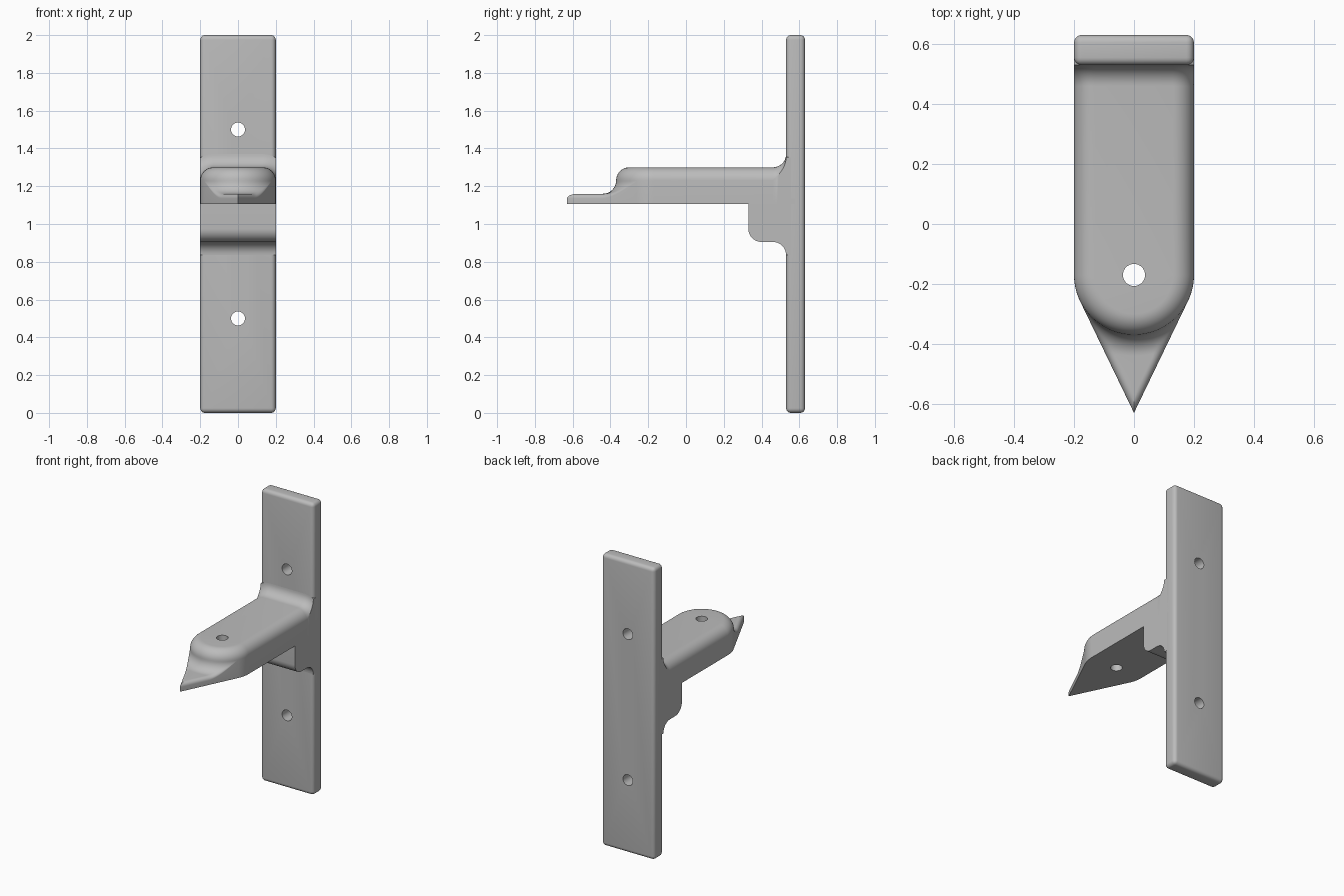
import bpy, bmesh
from math import sin, cos, asin, sqrt, pi, radians

if "Cube" in bpy.data.objects:
    bpy.data.objects.remove(bpy.data.objects["Cube"])

HALF = 0.2                     # half width of every part
R = 0.07                       # radius of the large rounds and fillets
WALL, BACK = 0.53, 0.63        # front and back of the plate
ARM_BOTTOM, ARM_TOP = 1.105, 1.30
MID = ARM_TOP - R              # height where the round meets the fillet
NOSE_Y, TIP_Y = -0.17, -0.63
ALPHA = asin(HALF / (NOSE_Y - TIP_Y))   # where the point leaves the round nose

grey = bpy.data.materials.new("grey")
grey.use_nodes = True
grey.diffuse_color = (0.5, 0.5, 0.5, 1)
grey.node_tree.nodes["Principled BSDF"].inputs["Base Color"].default_value = (0.5, 0.5, 0.5, 1)


def finish(bm, name):
    bmesh.ops.remove_doubles(bm, verts=bm.verts, dist=1e-5)
    bmesh.ops.recalc_face_normals(bm, faces=bm.faces)
    mesh = bpy.data.meshes.new(name)
    bm.to_mesh(mesh)
    bm.free()
    obj = bpy.data.objects.new(name, mesh)
    bpy.context.collection.objects.link(obj)
    mesh.materials.append(grey)
    return obj


def apply(obj, modifier):
    bpy.context.view_layer.objects.active = obj
    bpy.ops.object.modifier_apply(modifier=modifier.name)


def drill(obj, location, tilt):
    bpy.ops.mesh.primitive_cylinder_add(vertices=32, radius=0.037, depth=0.6,
                                        location=location, rotation=(tilt, 0, 0))
    cutter = bpy.context.object
    cutter.hide_render = True
    cutter.data.materials.append(grey)
    cut = obj.modifiers.new("hole", 'BOOLEAN')
    cut.operation, cut.solver, cut.object = 'DIFFERENCE', 'EXACT', cutter
    apply(obj, cut)
    bpy.data.objects.remove(cutter)


def smooth(obj):
    bpy.ops.object.select_all(action='DESELECT')
    obj.select_set(True)
    bpy.context.view_layer.objects.active = obj
    bpy.ops.object.shade_smooth_by_angle(angle=radians(30))


def arm_profile(reach, flare, slant):
    """Offset from the side wall and height, from the top edge down to the underside."""
    big = R + flare
    end = asin(R / big)
    pts = [(-R + big * sin(end * k / 10), MID + big * cos(end * k / 10)) for k in range(11)]
    if reach < 1e-6:
        pts += [pts[-1]] * 18
    else:
        roll = min(0.025, 0.3 * reach)          # small round on the rim of the point
        width = roll / slant
        fillet = lambda d: MID - sqrt(max(0, R * R - (R - min(d, R)) ** 2))
        start = min(R, reach - width)
        for k in range(1, 11):
            d = R * (1 - cos(pi / 2 * k / 10)) * start / R
            pts.append((d, fillet(d)))
        for k in range(8):
            t = pi / 2 * k / 7
            d = reach - width * (1 - sin(t))
            pts.append((d, fillet(d) - roll * (1 - cos(t))))
    return pts + [(reach, ARM_BOTTOM)]


# Arm: sections from the wall, along the bar and around the nose to the point
sections = []
flares = [(WALL + 0.05, R)]
for k in range(10, -1, -1):
    t = pi / 2 * k / 10
    flares.append((WALL - R + R * sin(t), R - R * cos(t)))
for y, flare in flares:
    sections.append([(HALF + d, y, z) for d, z in arm_profile(0, flare, 1)])
for k in range(41):
    a = pi / 2 * k / 40
    slant = cos(max(0, a - ALPHA))
    sections.append([((HALF + d) * cos(a), NOSE_Y - (HALF + d) * sin(a), z)
                     for d, z in arm_profile(HALF / slant - HALF, 0, slant)])

bm = bmesh.new()
loops = []
for sec in sections:
    whole = sec + [(-x, y, z) for x, y, z in reversed(sec)]
    loops.append([bm.verts.new(p) for p in whole])
for a, b in zip(loops, loops[1:]):
    for i in range(len(a)):
        j = (i + 1) % len(a)
        bm.faces.new((a[i], a[j], b[j], b[i]))
bm.faces.new(loops[0])
bmesh.ops.dissolve_degenerate(bm, dist=1e-5, edges=bm.edges)
arm = finish(bm, "arm")
drill(arm, (0, NOSE_Y, 1.2), 0)
smooth(arm)

# Wall plate with rounded edges and two screw holes
bm = bmesh.new()
bmesh.ops.create_cube(bm, size=1)
for v in bm.verts:
    v.co.x *= 2 * HALF
    v.co.y = (WALL + BACK) / 2 + v.co.y * (BACK - WALL)
    v.co.z = 1 + v.co.z * 2
bmesh.ops.bevel(bm, geom=bm.edges[:], offset=0.025, segments=5, profile=0.5, affect='EDGES')
plate = finish(bm, "wall_plate")
for z in (0.5, 1.5):
    drill(plate, (0, (WALL + BACK) / 2, z), pi / 2)
smooth(plate)

# Support block under the arm, rounded below and filleted into the plate
low = 0.905
front = 0.33
outline = [(WALL + 0.05, ARM_BOTTOM), (front, ARM_BOTTOM)]
quarter = [pi / 2 * k / 10 for k in range(11)]
outline += [(front + R - R * cos(t), low + R - R * sin(t)) for t in quarter]
outline += [(WALL - R + R * sin(t), low - R + R * cos(t)) for t in quarter]
outline.append((WALL + 0.05, low - R))
bm = bmesh.new()
side = bm.faces.new([bm.verts.new((-HALF, y, z)) for y, z in outline])
grown = bmesh.ops.extrude_face_region(bm, geom=[side])["geom"]
bmesh.ops.translate(bm, vec=(2 * HALF, 0, 0),
                    verts=[g for g in grown if isinstance(g, bmesh.types.BMVert)])
smooth(finish(bm, "support_block"))
